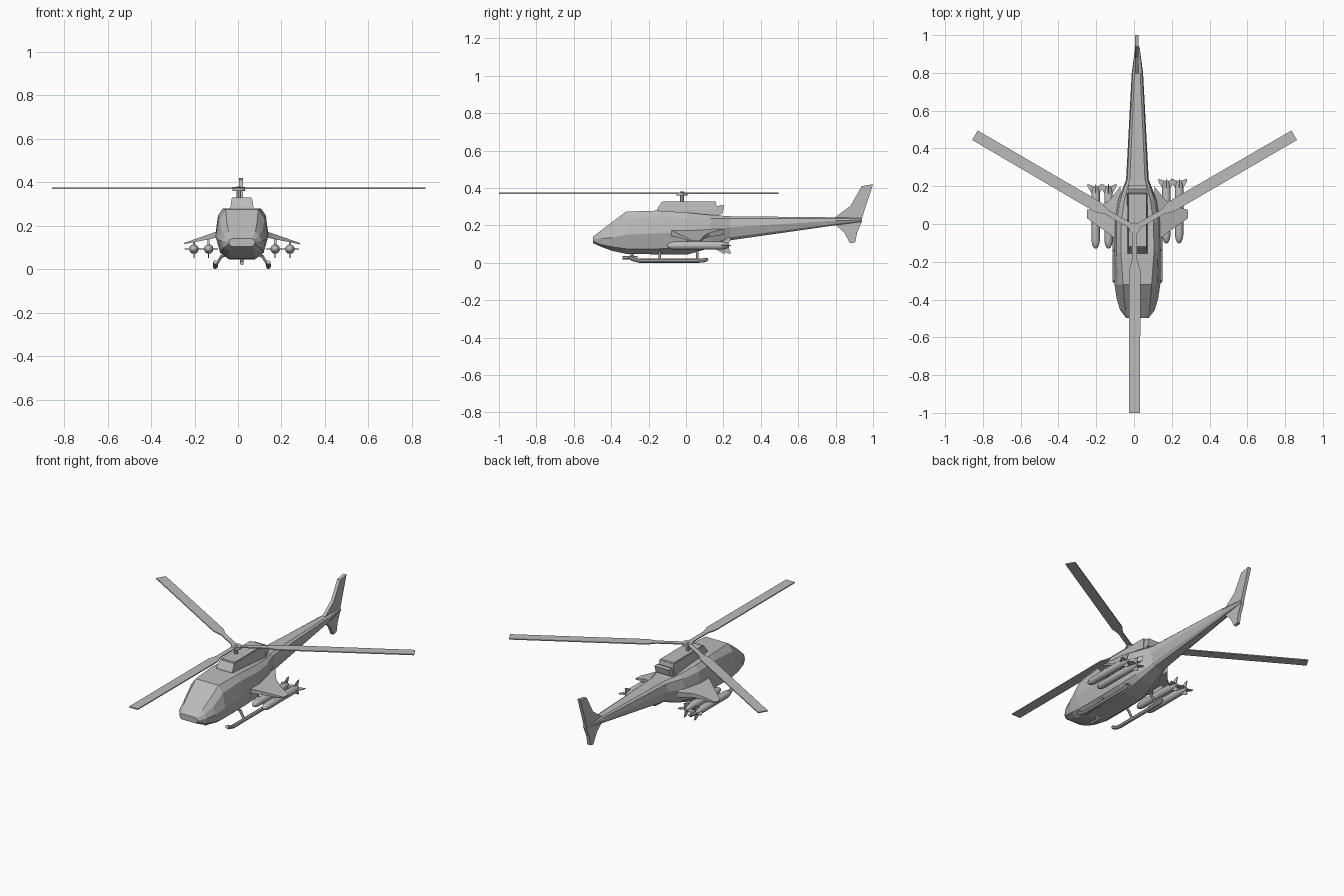
import bpy, bmesh, math
from mathutils import Vector

if "Cube" in bpy.data.objects:
    bpy.data.objects.remove(bpy.data.objects["Cube"])

CX = 0.018            # the airframe sits slightly right of the rotor axis
grey = bpy.data.materials.new("flat_grey")
grey.diffuse_color = (0.5, 0.5, 0.5, 1)
grey.use_nodes = True
grey.node_tree.nodes["Principled BSDF"].inputs["Base Color"].default_value = grey.diffuse_color


def finish(name, bm, smooth=False):
    bmesh.ops.recalc_face_normals(bm, faces=bm.faces)
    me = bpy.data.meshes.new(name)
    bm.to_mesh(me)
    bm.free()
    me.materials.append(grey)
    ob = bpy.data.objects.new(name, me)
    bpy.context.collection.objects.link(ob)
    if smooth:
        bpy.ops.object.select_all(action='DESELECT')
        ob.select_set(True)
        bpy.context.view_layer.objects.active = ob
        bpy.ops.object.shade_smooth_by_angle(angle=math.radians(40))
    return ob


def loft(name, rings, smooth=False):
    """Skin a list of equal-length point rings and cap both ends."""
    bm = bmesh.new()
    vs = [[bm.verts.new(p) for p in r] for r in rings]
    n = len(vs[0])
    for a, b in zip(vs, vs[1:]):
        for i in range(n):
            j = (i + 1) % n
            bm.faces.new((a[i], a[j], b[j], b[i]))
    bm.faces.new(vs[0])
    bm.faces.new(vs[-1])
    return finish(name, bm, smooth)


def tube(name, pts, radii, n=8):
    """Round tube through points, one radius per point."""
    pts = [Vector(p) for p in pts]
    rings = []
    for i, p in enumerate(pts):
        d = (pts[min(i + 1, len(pts) - 1)] - pts[max(i - 1, 0)]).normalized()
        u = d.orthogonal().normalized() if abs(d.x) > 0.9 else d.cross(Vector((1, 0, 0))).normalized()
        v = d.cross(u)
        rings.append([p + radii[i] * (math.cos(k * math.tau / n) * u + math.sin(k * math.tau / n) * v)
                      for k in range(n)])
    return loft(name, rings, True)


def side_plate(name, prof, x, half, half_end=None):
    """Side profile (y, z) given thickness along x."""
    return loft(name, [[(x + s * half, y, z) for y, z in prof] for s in (-1, 1)])


# Fuselage: y, then half width and height from top edge round to the belly
sections = [
    (-0.497, .045, .140, .055, .135, .060, .125, .058, .115, .050, .105),
    (-0.455, .062, .172, .080, .155, .092, .130, .085, .098, .060, .086),
    (-0.395, .070, .218, .095, .180, .110, .135, .095, .085, .062, .064),
    (-0.320, .075, .274, .105, .235, .121, .150, .100, .075, .062, .048),
    (-0.150, .088, .279, .110, .247, .122, .158, .100, .075, .060, .045),
    (0.010, .085, .268, .110, .238, .121, .162, .098, .078, .058, .045),
    (0.130, .068, .256, .090, .236, .102, .172, .078, .100, .048, .080),
    (0.235, .040, .249, .054, .236, .060, .190, .045, .136, .030, .120),
    (0.800, .015, .243, .025, .238, .030, .225, .022, .209, .012, .201),
    (0.940, .006, .239, .010, .236, .011, .230, .010, .224, .006, .220),
]
rings = []
for y, *v in sections:
    half = list(zip(v[0::2], v[1::2]))
    rings.append([(CX + x, y, z) for x, z in half] + [(CX - x, y, z) for x, z in reversed(half)])
loft("fuselage", rings)

# Engine housing with a tapered top, and exhaust behind it
loft("engine_housing", [
    [(CX + x, y, z) for x, y in ((-w, a), (w, a), (w, b), (-w, b))]
    for z, w, a, b in ((.25, .054, -.16, .165), (.285, .053, -.155, .165), (.325, .047, -.13, .16))])
side_plate("engine_roof", [(-.13, .32), (-.12, .329), (.155, .329), (.16, .32)], CX, .045)
side_plate("exhaust", [(.13, .245), (.165, .25), (.195, .265), (.205, .305), (.185, .309), (.16, .298), (.13, .3)], CX, .048)

# Tail fin, upper and lower
side_plate("upper_tail_fin", [(.79, .238), (.88, .305), (.94, .41), (1.0, .42), (.94, .236), (.93, .225), (.80, .222)], CX - .004, .010)
side_plate("lower_tail_fin", [(.785, .215), (.845, .163), (.877, .104), (.905, .110), (.915, .163), (.942, .225), (.90, .232)], CX - .004, .010)

# Rotor: mast, hub and three blades
HX, HY, HZ = 0.003, -0.022, 0.372
tube("rotor_mast", [(HX, HY, .32), (HX, HY, .38)], [.011, .011])
tube("rotor_hub", [(HX, HY, .360), (HX, HY, .377)], [.03, .03], 10)
blade = [(0, -.014), (.17, -.014), (.225, -.029), (.978, -.029), (.978, .029), (.225, .031), (.17, .014), (0, .014)]
for k, deg in enumerate((30.2, 149.8, 270)):
    c, s = math.cos(math.radians(deg)), math.sin(math.radians(deg))
    loft("rotor_blade_%d" % (k + 1), [[(HX + c * u - s * w, HY + s * u + c * w, HZ + h) for u, w in blade]
                                      for h in (-.003, .003)])

# Parts repeated on both sides
wing = [(.095, -.10), (.14, -.06), (.267, .03), (.267, .075), (.20, .095), (.15, .125), (.09, .20)]
for side, sg in (("left", -1), ("right", 1)):
    def wz(x, up):
        t = (x - .09) / .177
        return .182 - .062 * t if up else .150 - .036 * t
    loft(side + "_wing", [[(CX + sg * x, y, wz(x, up)) for x, y in wing] for up in (0, 1)])

    # Missiles with rounded ends, rear fins and pylons
    shift = 0 if sg > 0 else -.028
    for where, off in (("inner", .153), ("outer", .221)):
        x, z, r = CX + sg * off, .092, .022
        name = "%s_%s_missile" % (side, where)
        ys = (-.103, -.097, -.08, -.06, .19, .215, .23)
        tube(name, [(x, y + shift, z) for y in ys], [r * f for f in (.1, .5, .85, 1, 1, .75, .4)], 12)
        fin = [(.165, .0), (.185, .018), (.225, .042), (.24, .042), (.225, .0)]
        for k in range(4):
            a = k * math.pi / 2
            u, n = Vector((math.cos(a), 0, math.sin(a))), Vector((-math.sin(a), 0, math.cos(a)))
            loft("%s_fin_%d" % (name, k + 1),
                 [[Vector((x, y + shift, z)) + u * h + n * e for y, h in fin] for e in (-.002, .002)])
        side_plate("%s_%s_pylon" % (side, where),
                   [(.0, .10), (.01, wz(off, 0) + .01), (.08, wz(off, 0) + .01), (.09, .10)], x, .005)

    # Landing skid with upturned toe, and its two struts
    x = CX + sg * .122
    tube(side + "_skid", [(x, -.305, .032), (x, -.285, .020), (x, -.25, .011), (x, .07, .011), (x, .10, .014), (x, .118, .02)],
         [.010, .011, .011, .011, .011, .007])
    for end, y in (("front", -.14), ("rear", .06)):
        tube("%s_%s_strut" % (side, end),
             [(CX + sg * .06, y, .072), (CX + sg * .095, y, .058), (x, y, .014)], [.009, .008, .007], 6)

# Small gun under the nose
tube("nose_gun_mount", [(CX, -.29, .06), (CX, -.29, .026)], [.008, .008])
tube("nose_gun", [(CX, -.34, .027), (CX, -.26, .027)], [.009, .009])
